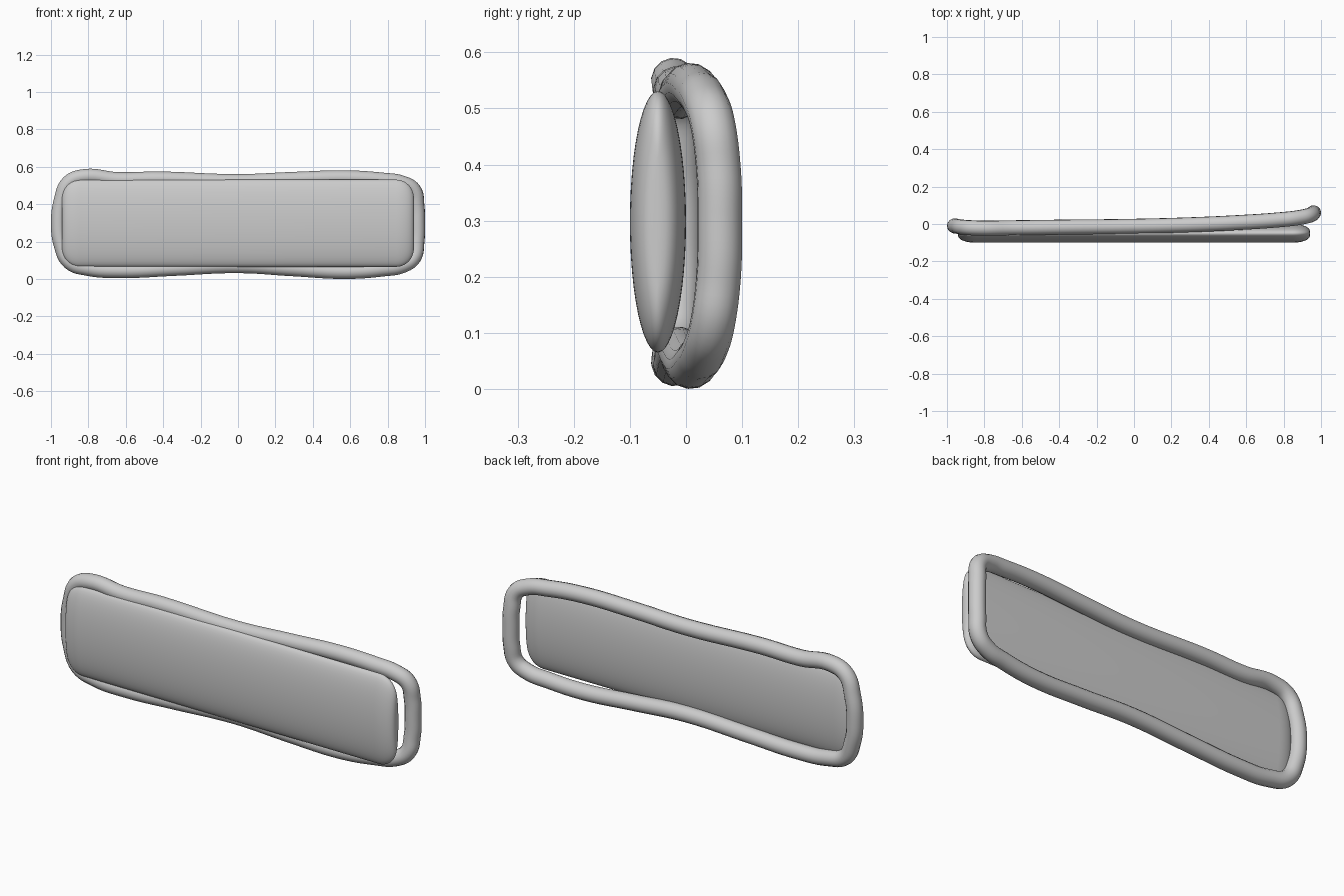
import bpy, bmesh, math

cube = bpy.data.objects.get("Cube")
if cube:
    bpy.data.objects.remove(cube, do_unlink=True)

grey = bpy.data.materials.new("light grey")
grey.use_nodes = True
colour = (0.6, 0.6, 0.6, 1)
grey.diffuse_color = colour
grey.node_tree.nodes["Principled BSDF"].inputs["Base Color"].default_value = colour


def select_only(ob):
    bpy.ops.object.select_all(action='DESELECT')
    ob.select_set(True)
    bpy.context.view_layer.objects.active = ob


# Cushioned panel: elliptical cross-sections lofted along x with rounded ends
def make_panel(sides=48, steps=10):
    bm = bmesh.new()
    end = [math.pi / 2 * i / steps for i in range(steps)]
    stations = [(-1, a) for a in reversed(end)] + [(1, a) for a in end]
    tips = {-1: math.radians(88), 1: math.radians(88)}
    stations = [(-1, tips[-1])] + stations + [(1, tips[1])]
    rings = []
    for side, a in stations:
        x = side * (0.845 + 0.097 * math.sin(a))
        height = 0.11 + 0.123 * math.cos(a) ** 0.8
        depth = 0.05 * math.cos(a) ** 0.7
        ring = []
        for k in range(sides):
            t = 2 * math.pi * k / sides
            ring.append(bm.verts.new((x, -0.05 + depth * math.cos(t),
                                      0.298 + height * math.sin(t))))
        rings.append(ring)
    for r, s in zip(rings, rings[1:]):
        for k in range(sides):
            n = (k + 1) % sides
            bm.faces.new((r[k], r[n], s[n], s[k]))
    bm.faces.new(rings[0])
    bm.faces.new(rings[-1])
    bmesh.ops.recalc_face_normals(bm, faces=bm.faces)
    mesh = bpy.data.meshes.new("panel")
    bm.to_mesh(mesh)
    bm.free()
    ob = bpy.data.objects.new("panel", mesh)
    bpy.context.collection.objects.link(ob)
    return ob


# Closed tubular frame that follows a wavy loop and bends back at its left end
def make_frame():
    path = [(-0.96, -0.01, 0.3), (-0.945, -0.012, 0.42), (-0.905, -0.018, 0.515),
            (-0.82, -0.022, 0.548), (-0.65, -0.02, 0.532), (-0.42, -0.017, 0.535),
            (0, -0.012, 0.521), (0.3, -0.004, 0.533), (0.58, 0.009, 0.541),
            (0.77, 0.022, 0.529), (0.88, 0.034, 0.512), (0.94, 0.047, 0.475),
            (0.957, 0.058, 0.39), (0.96, 0.06, 0.3), (0.957, 0.058, 0.2),
            (0.94, 0.047, 0.115), (0.88, 0.034, 0.072), (0.77, 0.022, 0.053),
            (0.58, 0.009, 0.04), (0.3, -0.004, 0.054), (0, -0.012, 0.071),
            (-0.35, -0.017, 0.056), (-0.62, -0.02, 0.045), (-0.8, -0.022, 0.056),
            (-0.9, -0.018, 0.09), (-0.945, -0.012, 0.18)]
    curve = bpy.data.curves.new("frame", 'CURVE')
    curve.dimensions = '3D'
    curve.bevel_depth = 0.04
    curve.bevel_resolution = 5
    curve.resolution_u = 6
    spline = curve.splines.new('BEZIER')
    spline.bezier_points.add(len(path) - 1)
    for point, co in zip(spline.bezier_points, path):
        point.co = co
        point.handle_left_type = point.handle_right_type = 'AUTO'
    spline.use_cyclic_u = True
    ob = bpy.data.objects.new("frame", curve)
    bpy.context.collection.objects.link(ob)
    select_only(ob)
    bpy.ops.object.convert(target='MESH')
    return bpy.context.view_layer.objects.active


for part in (make_panel(), make_frame()):
    part.data.materials.clear()
    part.data.materials.append(grey)
    select_only(part)
    bpy.ops.object.shade_smooth_by_angle(angle=math.radians(40))
